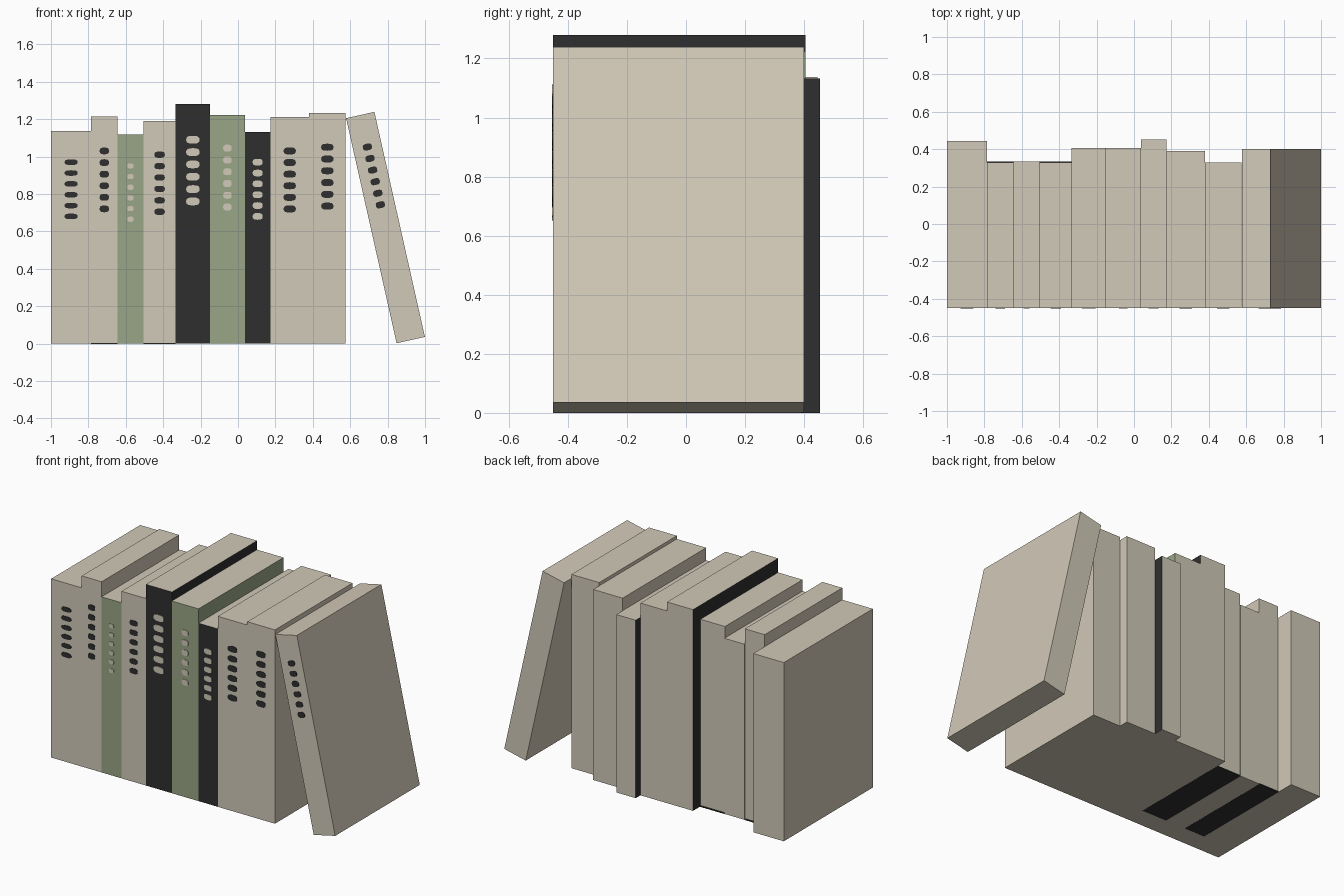
import bpy
import bmesh
import math
from mathutils import Matrix, Vector

cube = bpy.data.objects.get("Cube")
if cube:
    bpy.data.objects.remove(cube, do_unlink=True)


def make_material(name, rgb):
    mat = bpy.data.materials.new(name)
    mat.use_nodes = True
    mat.diffuse_color = (*rgb, 1)
    mat.node_tree.nodes["Principled BSDF"].inputs["Base Color"].default_value = (*rgb, 1)
    return mat


BEIGE = make_material("paper beige", (0.64, 0.585, 0.48))
GREEN = make_material("sage green", (0.315, 0.38, 0.24))
BLACK = make_material("charcoal black", (0.028, 0.028, 0.028))

FRONT = -0.45
MARKS = 6


def finish(bm, name, materials, matrix):
    bmesh.ops.recalc_face_normals(bm, faces=bm.faces)
    mesh = bpy.data.meshes.new(name)
    bm.to_mesh(mesh)
    bm.free()
    for mat in materials:
        mesh.materials.append(mat)
    obj = bpy.data.objects.new(name, mesh)
    obj.matrix_world = matrix
    bpy.context.collection.objects.link(obj)
    return obj


def add_box(bm, low, high):
    low, high = Vector(low), Vector(high)
    matrix = Matrix.Translation((low + high) / 2) @ Matrix.Diagonal((*(high - low), 1))
    bmesh.ops.create_cube(bm, size=1, matrix=matrix)


# Book block: cover colour on the spine and boards, paper on top, back and bottom
def make_book(name, width, height, back, cover, matrix):
    bm = bmesh.new()
    add_box(bm, (0, FRONT, 0), (width, back, height))
    bm.normal_update()
    for face in bm.faces:
        is_cover = abs(face.normal.x) > 0.5 or face.normal.y < -0.5
        face.material_index = 1 if is_cover else 0
    finish(bm, name, [BEIGE, cover], matrix)


# Column of rounded dashes as thin plates on the spine
def make_dashes(name, x, top, bottom, width, height, mat, matrix):
    bm = bmesh.new()
    sides = 16
    for i in range(MARKS):
        z = top + (bottom - top) * i / (MARKS - 1)
        ring = []
        for k in range(sides):
            angle = math.tau * k / sides
            c, s = math.cos(angle), math.sin(angle)
            px = x + width / 2 * math.copysign(abs(c) ** 0.7, c)
            pz = z + height / 2 * math.copysign(abs(s) ** 0.7, s)
            ring.append(bm.verts.new((px, FRONT - 0.003, pz)))
        face = bm.faces.new(ring)
        out = bmesh.ops.extrude_face_region(bm, geom=[face], use_keep_orig=True)
        moved = [v for v in out["geom"] if isinstance(v, bmesh.types.BMVert)]
        bmesh.ops.translate(bm, verts=moved, vec=(0, 0.004, 0))
    finish(bm, name, [mat], matrix)


# Black lining under a book, peeping out behind it
def make_lining(name, width, back):
    bm = bmesh.new()
    add_box(bm, (0, -0.32, -0.001), (width, back + 0.005, 0.006))
    return bm


# width, height, back, cover, dashes: top, bottom, width, height
BOOKS = [
    (0.215, 1.137, 0.445, BEIGE, (0.97, 0.68, 0.07, 0.03)),
    (0.14, 1.213, 0.33, BEIGE, (1.03, 0.72, 0.05, 0.036)),
    (0.14, 1.117, 0.335, GREEN, (0.95, 0.665, 0.034, 0.028)),
    (0.172, 1.19, 0.33, BEIGE, (1.01, 0.705, 0.056, 0.034)),
    (0.183, 1.28, 0.405, BLACK, (1.09, 0.76, 0.072, 0.042)),
    (0.187, 1.223, 0.405, GREEN, (1.045, 0.73, 0.046, 0.038)),
    (0.136, 1.132, 0.453, BLACK, (0.97, 0.68, 0.054, 0.036)),
    (0.207, 1.212, 0.39, BEIGE, (1.03, 0.72, 0.066, 0.038)),
    (0.195, 1.233, 0.33, BEIGE, (1.05, 0.735, 0.066, 0.038)),
    (0.155, 1.233, 0.4, BEIGE, (1.058, 0.741, 0.05, 0.036)),
]
LINED = (1, 3)

# Row of upright books, then the last one leaning against them
x = -1.0
for i, (width, height, back, cover, dash) in enumerate(BOOKS):
    leaning = i == len(BOOKS) - 1
    name = "leaning_book" if leaning else f"book_{i + 1}"
    if leaning:
        matrix = Matrix.Translation((0.848, 0, 0.002)) @ Matrix.Rotation(math.radians(-12.65), 4, "Y")
    else:
        matrix = Matrix.Translation((x, 0, 0))
    make_book(name, width, height, back, cover, matrix)
    ink = BLACK if cover is BEIGE else BEIGE
    make_dashes(name + "_spine_dashes", width / 2, *dash, ink, matrix)
    if i in LINED:
        finish(make_lining(name, width, back), name + "_lining", [BLACK], matrix)
    x += width
